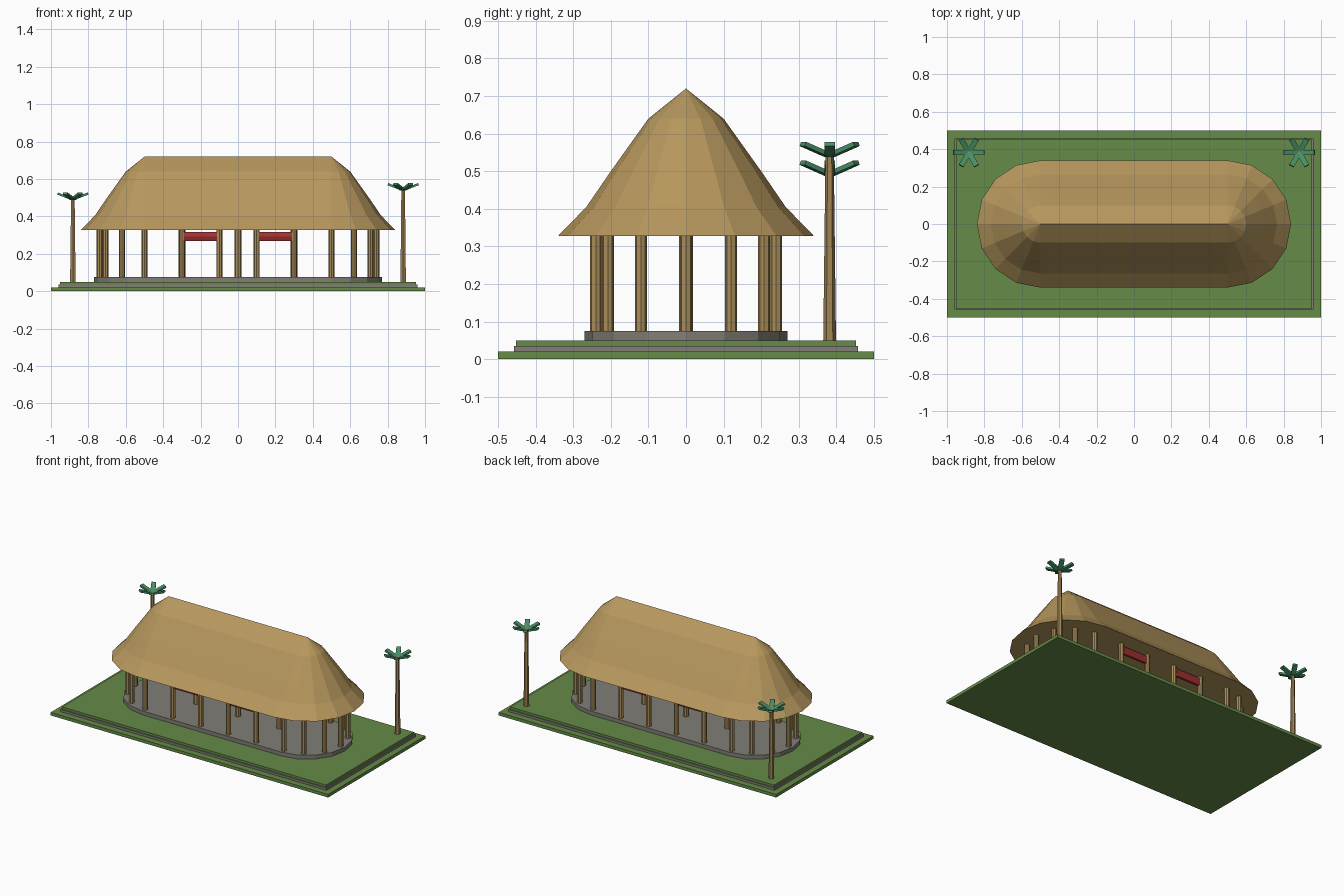
import bpy, bmesh, math
from mathutils import Matrix, Vector

if "Cube" in bpy.data.objects:
    bpy.data.objects.remove(bpy.data.objects["Cube"])


def material(name, rgb):
    m = bpy.data.materials.new(name)
    m.diffuse_color = (*rgb, 1)
    m.use_nodes = True
    m.node_tree.nodes["Principled BSDF"].inputs["Base Color"].default_value = m.diffuse_color
    return m


GRASS = material("grass green", (0.13, 0.26, 0.065))
STONE = material("stone grey", (0.22, 0.21, 0.18))
THATCH = material("thatch straw", (0.47, 0.31, 0.11))
WOOD = material("post wood", (0.40, 0.27, 0.10))
TRUNK = material("trunk brown", (0.36, 0.235, 0.09))
LEAF = material("palm green", (0.065, 0.28, 0.13))
RED = material("blind red", (0.36, 0.03, 0.03))


def finish(name, bm, mat):
    bmesh.ops.recalc_face_normals(bm, faces=bm.faces)
    mesh = bpy.data.meshes.new(name)
    bm.to_mesh(mesh)
    bm.free()
    mesh.materials.append(mat)
    ob = bpy.data.objects.new(name, mesh)
    bpy.context.collection.objects.link(ob)
    return ob


def slab(name, hx, hy, z0, z1, mat):
    bm = bmesh.new()
    bmesh.ops.create_cube(bm, size=1, matrix=Matrix.Translation((0, 0, (z0 + z1) / 2))
                          @ Matrix.Diagonal((2 * hx, 2 * hy, z1 - z0, 1)))
    return finish(name, bm, mat)


def column(name, x, y, z0, z1, r0, r1, mat, sides=6):
    bm = bmesh.new()
    bmesh.ops.create_cone(bm, cap_ends=True, segments=sides, radius1=r0, radius2=r1,
                          depth=z1 - z0, matrix=Matrix.Translation((x, y, (z0 + z1) / 2)))
    return finish(name, bm, mat)


def stadium_loft(name, rings, mat, half=0.5, steps=8):
    """Stack round-ended outlines given as (radius, height) and cap both ends."""
    bm = bmesh.new()
    loops = []
    for r, z in rings:
        loop = []
        for side in (1, -1):
            for i in range(steps + 1):
                a = -math.pi / 2 + math.pi * i / steps
                loop.append(bm.verts.new((side * (half + r * math.cos(a)),
                                          side * r * math.sin(a), z)))
        loops.append(loop)
    n = len(loops[0])
    for lo, hi in zip(loops, loops[1:]):
        for i in range(n):
            j = (i + 1) % n
            bm.faces.new((lo[i], lo[j], hi[j], hi[i]))
    bm.faces.new(loops[0][::-1])
    if rings[-1][0] > 0.001:
        bm.faces.new(loops[-1])
    else:
        bmesh.ops.remove_doubles(bm, verts=bm.verts, dist=0.0005)
    return finish(name, bm, mat)


# Ground and terrace
slab("lawn", 1.0, 0.5, 0, 0.02, GRASS)
slab("terrace_kerb", 0.96, 0.458, 0.02, 0.035, STONE)
slab("terrace_lawn", 0.952, 0.452, 0.035, 0.05, GRASS)

# Round-ended floor and thatched roof
stadium_loft("floor_platform", [(0.27, 0.05), (0.27, 0.075)], STONE)
stadium_loft("thatched_roof", [(0.34, 0.328), (0.265, 0.405), (0.20, 0.50),
                               (0.10, 0.64), (0, 0.72)], THATCH)

# Posts: two long rows, the rounded ends, and the centre line
spots = [(x, s * 0.24) for x in (-0.5, -0.3, -0.1, 0.1, 0.3, 0.5) for s in (-1, 1)]
for deg in (-60, -30, 0, 30, 60):
    a = math.radians(deg)
    for s in (-1, 1):
        spots.append((s * (0.5 + 0.24 * math.cos(a)), 0.24 * math.sin(a)))
for x, y in spots:
    column("outer_post", x, y, 0.07, 0.335, 0.016, 0.016, WOOD, 8)
for x in (-0.3, 0, 0.3):
    column("centre_post", x, 0, 0.07, 0.335, 0.018, 0.018, WOOD, 8)

# Rolled red blinds between the posts, front and back
for x in (-0.2, 0.2):
    for y in (-0.24, 0.24):
        bm = bmesh.new()
        bmesh.ops.create_cone(bm, cap_ends=True, segments=6, radius1=1, radius2=1, depth=1,
                              matrix=Matrix.Translation((x, y, 0.292))
                              @ Matrix.Diagonal((0.175, 0.015, 0.0277, 1))
                              @ Matrix.Rotation(math.pi / 2, 4, 'Y'))
        finish("rolled_blind", bm, RED)

# Palms: tapered trunk and six fronds tilted upward
for x, top in ((-0.883, 0.50), (0.883, 0.55)):
    y = 0.382
    column("palm_trunk", x, y, 0.045, top, 0.017, 0.011, TRUNK)
    bm = bmesh.new()
    for k in range(6):
        turn = Matrix.Rotation(math.radians(60 * k), 4, 'Z')
        tilt = Matrix.Rotation(math.radians(-21), 4, 'Y')
        bmesh.ops.create_cube(bm, size=1, matrix=Matrix.Translation((x, y, top - 0.009)) @ turn
                              @ tilt @ Matrix.Translation((0.047, 0, 0))
                              @ Matrix.Diagonal((0.082, 0.028, 0.012, 1)))
    finish("palm_fronds", bm, LEAF)
